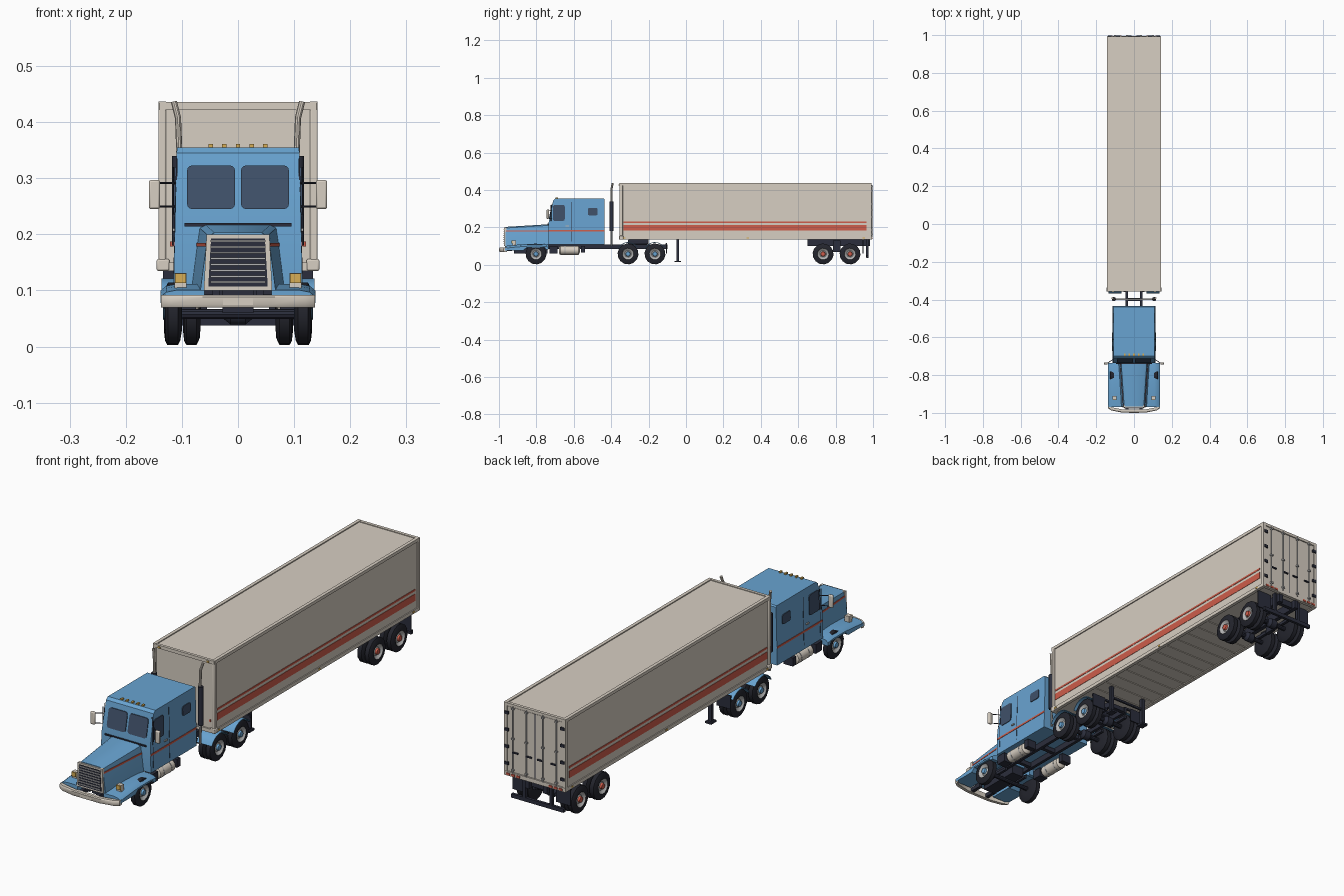
import bpy, bmesh, math
from mathutils import Vector

if "Cube" in bpy.data.objects:
    bpy.data.objects.remove(bpy.data.objects["Cube"], do_unlink=True)


def material(name, r, g, b):
    m = bpy.data.materials.new(name)
    m.use_nodes = True
    m.diffuse_color = (r, g, b, 1)
    m.node_tree.nodes["Principled BSDF"].inputs["Base Color"].default_value = (r, g, b, 1)
    return m


BLUE = material("cab blue", .14, .37, .64)
CREAM = material("warm white", .68, .62, .54)
RED = material("stripe red", .62, .11, .07)
GLASS = material("dark glass", .05, .08, .14)
TYRE = material("tyre black", .017, .018, .026)
FRAME = material("frame black", .024, .027, .045)
AMBER = material("amber", .68, .42, .09)
METAL = material("rim grey", .46, .46, .46)


def finish(name, bm, mats, smooth=35):
    bmesh.ops.recalc_face_normals(bm, faces=bm.faces[:])
    me = bpy.data.meshes.new(name)
    bm.to_mesh(me)
    bm.free()
    for m in mats:
        me.materials.append(m)
    me.shade_smooth()
    me.set_sharp_from_angle(angle=math.radians(smooth))
    ob = bpy.data.objects.new(name, me)
    bpy.context.scene.collection.objects.link(ob)
    return ob


def loft(name, rings, mat):
    """Skin a list of equal closed rings and cap both ends."""
    bm = bmesh.new()
    vs = [[bm.verts.new(p) for p in ring] for ring in rings]
    n = len(vs[0])
    for a, b in zip(vs, vs[1:]):
        for i in range(n):
            bm.faces.new((a[i], a[(i + 1) % n], b[(i + 1) % n], b[i]))
    bm.faces.new(vs[0])
    bm.faces.new(vs[-1])
    return finish(name, bm, [mat])


def box(name, x0, x1, y0, y1, z0, z1, mat, bevel=0):
    ring = lambda z: [(x0, y0, z), (x1, y0, z), (x1, y1, z), (x0, y1, z)]
    ob = loft(name, [ring(z0), ring(z1)], mat)
    if bevel:
        mod = ob.modifiers.new("soft edges", "BEVEL")
        mod.width, mod.segments = bevel, 2
    return ob


def pair(name, x0, x1, *rest):
    for side, s in (("left", 1), ("right", -1)):
        box(f"{side}_{name}", *sorted((s * x0, s * x1)), *rest)


def lathe(name, centre, axis, profile, mats, slots=None, n=16):
    """Spin (offset, radius) points round an axis; slots gives each band its colour."""
    axis = Vector(axis).normalized()
    u = axis.orthogonal().normalized()
    v = axis.cross(u)
    bm = bmesh.new()
    rings = []
    for d, r in profile:
        rings.append([bm.verts.new(Vector(centre) + axis * d + r * (u * math.cos(t) + v * math.sin(t)))
                      for t in (2 * math.pi * i / n for i in range(n))])
    for k, (a, b) in enumerate(zip(rings, rings[1:])):
        for i in range(n):
            f = bm.faces.new((a[i], a[(i + 1) % n], b[(i + 1) % n], b[i]))
            f.material_index = slots[k] if slots else 0
    bm.faces.new(rings[0])
    bm.faces.new(rings[-1]).material_index = slots[-1] if slots else 0
    return finish(name, bm, mats)


def rod(name, a, b, r, mat, n=10):
    a, b = Vector(a), Vector(b)
    return lathe(name, a, b - a, [(0, r), ((b - a).length, r)], [mat], n=n)


def panel(name, u0, u1, v0, v1, r, place, mat, depth=.003):
    """Thin round-cornered plate; place(u, v, d) maps it onto a surface."""
    pts = []
    for cu, cv, start in ((u1 - r, v1 - r, 0), (u0 + r, v1 - r, 90), (u0 + r, v0 + r, 180), (u1 - r, v0 + r, 270)):
        for k in range(4):
            t = math.radians(start + 30 * k)
            pts.append((cu + r * math.cos(t), cv + r * math.sin(t)))
    return loft(name, [[place(u, v, d) for u, v in pts] for d in (-.002, depth)], mat)


# Cab with sleeper: side profile, slightly narrower towards the roof
def cab_half(z):
    return .115 - .006 * (z - .11) / .245


def cab_front(z):
    return -.736 + .026 * max(0, z - .22) / .125


profile = [(-.435, .11), (-.435, .35), (-.44, .355), (-.698, .355), (-.71, .345), (-.736, .22), (-.736, .11)]
loft("cab", [[(s * cab_half(z), y, z) for y, z in profile] for s in (-1, 1)], BLUE)

# Cab glass, door seams, handles and stripes
for side, s in (("left", 1), ("right", -1)):
    wall = lambda u, v, d, s=s: (s * (cab_half(v) + d), u, v)
    shield = lambda u, v, d, s=s: (s * u, cab_front(v) - d, v)
    panel(f"{side}_windscreen", .005, .091, .245, .323, .01, shield, GLASS)
    panel(f"{side}_door_window", -.712, -.648, .235, .32, .01, wall, GLASS)
    panel(f"{side}_sleeper_window", -.525, -.472, .265, .305, .008, wall, GLASS)
    panel(f"{side}_cab_stripe", -.735, -.436, .179, .187, .001, wall, RED, .0015)
    panel(f"{side}_door_handle", -.645, -.625, .205, .211, .002, wall, METAL, .004)
    for y in (-.72, -.612):
        panel(f"{side}_door_seam", y, y + .002, .125, .335, .0005, wall, FRAME, .0007)
for i in range(-2, 3):
    box("roof_marker_light", i * .0243 - .004, i * .0243 + .004, -.698, -.685, .354, .361, AMBER)
box("windscreen_wiper_tray", -.095, .095, -.741, -.73, .214, .22, FRAME)


# Hood tapering towards the grille
def hood_half(y, z):
    back = (y + .965) / .23
    return .067 + .016 * back - .011 * (z - .1) / .085


rings = []
for y, top in ((-.965, .203), (-.85, .21), (-.735, .217)):
    right = [(hood_half(y, .1), .1), (hood_half(y, .185), .185), (hood_half(y, .185) - .004, top - .006),
             (hood_half(y, .185) - .014, top)]
    rings.append([(x, y, z) for x, z in right] + [(-x, y, z) for x, z in reversed(right)])
loft("hood", rings, BLUE)
for s in (1, -1):
    loft("hood_stripe", [[(s * (hood_half(y, z) + d), y, z) for d, z in
                          ((-.002, .178), (.0015, .178), (.0015, .185), (-.002, .185))] for y in (-.962, -.736)], RED)

# Grille with horizontal bars
for name, w, z0, z1, y, mat in (("grille_frame", .061, .1, .2, -.972, CREAM), ("grille_mesh", .053, .107, .193, -.974, FRAME)):
    loft(name, [[(-w, yy, z0), (w, yy, z0), (w - .005, yy, z1), (-w + .005, yy, z1)] for yy in (y, -.96)], mat)
for i in range(8):
    z = .113 + i * .0105
    box("grille_bar", -.049, .049, -.977, -.972, z, z + .0035, METAL)

# Front fenders, lamps and bumper
for s in (1, -1):
    rings = []
    for x, drop in ((.06, 0), (.108, 0), (.128, .004), (.138, .012)):
        top = [(-.735, .108), (-.77, .112), (-.845, .112), (-.9, .108), (-.968, .101)]
        low = [(-.968, .078), (-.868, .078), (-.852, .093), (-.755, .093), (-.75, .082), (-.735, .082)]
        rings.append([(s * x, y, z - drop) for y, z in top] + [(s * x, y, z) for y, z in low])
    loft("front_fender", rings, BLUE)
pair("headlamp_body", .092, .113, -.928, -.91, .1, .131, CREAM)
pair("headlamp", .093, .112, -.933, -.926, .113, .13, AMBER)
rings = []
for x, y in ((-.137, -.972), (-.12, -.984), (-.06, -.996), (.06, -.996), (.12, -.984), (.137, -.972)):
    rings.append([(x, y, .07), (x, y - .003, .075), (x, y - .003, .088), (x, y, .092),
                  (x, y + .014, .092), (x, y + .014, .07)])
loft("front_bumper", rings, CREAM)
box("number_plate", -.027, .027, -1, -.996, .074, .087, CREAM)
pair("bumper_bracket", .03, .045, -.985, -.93, .073, .09, FRAME)

# Mirrors on arms
for s in (1, -1):
    box("mirror", *sorted((s * .139, s * .159)), -.745, -.733, .245, .297, CREAM, .004)
    for z in (.25, .292):
        rod("mirror_arm", (s * .105, -.715, z), (s * .145, -.738, z), .0018, FRAME, 6)
    rod("mirror_post", (s * .116, -.722, .235), (s * .116, -.722, .32), .002, FRAME, 6)

# Exhaust stacks behind the cab
for s in (1, -1):
    rod("exhaust_lower_pipe", (s * .105, -.398, .1), (s * .107, -.398, .19), .005, METAL)
    rod("exhaust_muffler", (s * .107, -.398, .18), (s * .107, -.398, .34), .011, FRAME, 12)
    rod("exhaust_pipe", (s * .104, -.398, .33), (s * .107, -.398, .41), .0055, CREAM)
    rod("exhaust_tip", (s * .107, -.398, .408), (s * .114, -.392, .436), .0055, CREAM)
box("exhaust_support", -.105, .105, -.402, -.394, .17, .178, METAL)

# Tractor frame, fifth wheel, tanks and steps
pair("frame_rail", .032, .045, -.95, -.1, .085, .11, FRAME)
for y in (-.9, -.7, -.55, -.4, -.24, -.11):
    box("frame_crossmember", -.04, .04, y - .008, y + .008, .088, .106, FRAME)
box("engine_sump", -.028, .028, -.92, -.74, .06, .1, FRAME)
box("fifth_wheel", -.05, .05, -.31, -.2, .11, .137, FRAME, .006)
pair("cab_step", .075, .115, -.73, -.688, .062, .1, FRAME)
pair("battery_box", .07, .113, -.562, -.54, .065, .1, FRAME)
pair("tractor_mud_flap", .068, .133, -.106, -.102, .06, .116, FRAME)
pair("mud_flap_bracket", .04, .133, -.11, -.102, .105, .113, FRAME)
for s in (1, -1):
    lathe("fuel_tank", (s * .092, -.68, .078), (0, 1, 0),
          [(0, .012), (.004, .021), (.008, .024), (.104, .024), (.108, .021), (.112, .012)], [CREAM])
    for y in (-.65, -.6):
        rod("tank_strap", (s * .092, y, .078), (s * .092, y + .005, .078), .0248, METAL, 16)


# Wheels: tyre, rim and coloured hub in one turned profile
def wheel(name, s, x, y, hub):
    outer = [(0, .02), (0, .03), (.003, .048), (.007, .056), (.025, .056), (.029, .048), (.031, .031),
             (.027, .028), (.022, .018), (.024, .013), (.032, .011), (.033, .006)]
    lathe(name, (s * x, y, .0585), (s, 0, 0), outer, [TYRE, METAL, hub], [0] * 6 + [1, 1, 1, 2, 2, 2], 14)


for s in (1, -1):
    wheel("front_wheel", s, .1, -.802, BLUE)
    for group, hub, ys in (("drive", BLUE, (-.31, -.166)), ("trailer", RED, (.733, .877))):
        for y in ys:
            wheel(f"{group}_inner_wheel", s, .067, y, METAL)
            wheel(f"{group}_outer_wheel", s, .101, y, hub)
    # Curved fenders over the drive wheels
    for y in (-.31, -.166):
        rings = []
        for k in range(9):
            t = math.radians(35 + 15 * k)
            rings.append([(s * x, y + r * math.cos(t), .0585 + r * math.sin(t))
                          for x, r in ((.066, .06), (.136, .06), (.136, .063), (.066, .063))])
        loft("drive_fender", rings, BLUE)
for y in (-.802, -.31, -.166, .733, .877):
    rod("axle", (-.1, y, .0585), (.1, y, .0585), .009, FRAME)
    if y > -.8:
        lathe("axle_housing", (-.025, y, .0585), (1, 0, 0), [(0, .01), (.012, .02), (.038, .02), (.05, .01)], [FRAME], n=12)
    pair("leaf_spring", .045, .056, y - .05, y + .05, .07, .082, FRAME)

# Trailer body with rails and corner posts
box("trailer_body", -.138, .138, -.351, .988, .139, .433, CREAM)
pair("top_rail", .128, .142, -.355, .992, .424, .437, CREAM)
pair("bottom_rail", .128, .142, -.355, .992, .135, .15, CREAM)
pair("front_post", .128, .142, -.356, -.338, .137, .436, CREAM, .003)
pair("rear_post", .128, .142, .978, .993, .137, .436, CREAM)
box("front_top_rail", -.14, .14, -.357, -.345, .422, .436, CREAM)
box("front_bottom_rail", -.14, .14, -.357, -.345, .135, .15, CREAM)
box("rear_top_rail", -.14, .14, .98, .993, .424, .436, CREAM)
box("rear_sill", -.14, .14, .98, .994, .135, .152, CREAM)
pair("front_corner_casting", .122, .145, -.358, -.335, .135, .156, CREAM, .003)
pair("front_marker", .107, .117, -.36, -.356, .425, .431, AMBER)
pair("front_reflector", .115, .121, -.354, -.35, .178, .187, RED)
for z0, z1 in ((.183, .212), (.224, .232)):
    pair("trailer_stripe", .137, .1395, -.335, .965, z0, z1, RED)
for y in (-.33, .33, .95):
    pair("side_marker", .141, .144, y - .006, y + .006, .14, .146, AMBER)

# Rear doors, lock rods, hinges and tail lights
pair("rear_door", .002, .127, .986, .991, .154, .422, CREAM)
for s in (1, -1):
    for x in (.038, .1):
        rod("lock_rod", (s * x, .9945, .15), (s * x, .9945, .428), .0025, METAL, 8)
        box("lock_handle", *sorted((s * x, s * (x - .025))), .993, .998, .235, .241, FRAME)
        for z in (.16, .29, .415):
            box("rod_keeper", s * x - .005, s * x + .005, .99, 1, z, z + .007, METAL)
for z in (.18, .25, .32, .39):
    pair("door_hinge", .12, .137, .99, .997, z, z + .012, FRAME)
for x in (.075, .098, .121):
    pair("tail_light", x - .008, x + .008, .993, .997, .139, .147, RED)
box("door_gap", -.002, .002, .986, .9905, .154, .422, FRAME)

# Trailer bogie, rear guard and landing gear
pair("bogie_rail", .032, .05, .65, .985, .1, .136, FRAME)
for y in (.66, .805, .96):
    box("bogie_crossmember", -.05, .05, y - .008, y + .008, .104, .13, FRAME)
pair("spring_hanger", .045, .06, .785, .825, .07, .13, FRAME)
pair("trailer_mud_flap", .066, .134, .945, .949, .06, .136, FRAME)
pair("rear_guard_post", .055, .067, .962, .976, .04, .136, FRAME)
box("rear_guard", -.12, .12, .964, .976, .038, .054, FRAME)
pair("landing_leg", .074, .09, -.052, -.038, .022, .137, FRAME)
pair("landing_foot", .068, .096, -.062, -.028, .014, .022, FRAME)
box("landing_brace", -.08, .08, -.049, -.041, .085, .093, FRAME)
for i in range(12):
    y = -.1 + i * .065
    box("floor_beam", -.13, .13, y, y + .006, .136, .14, CREAM)
